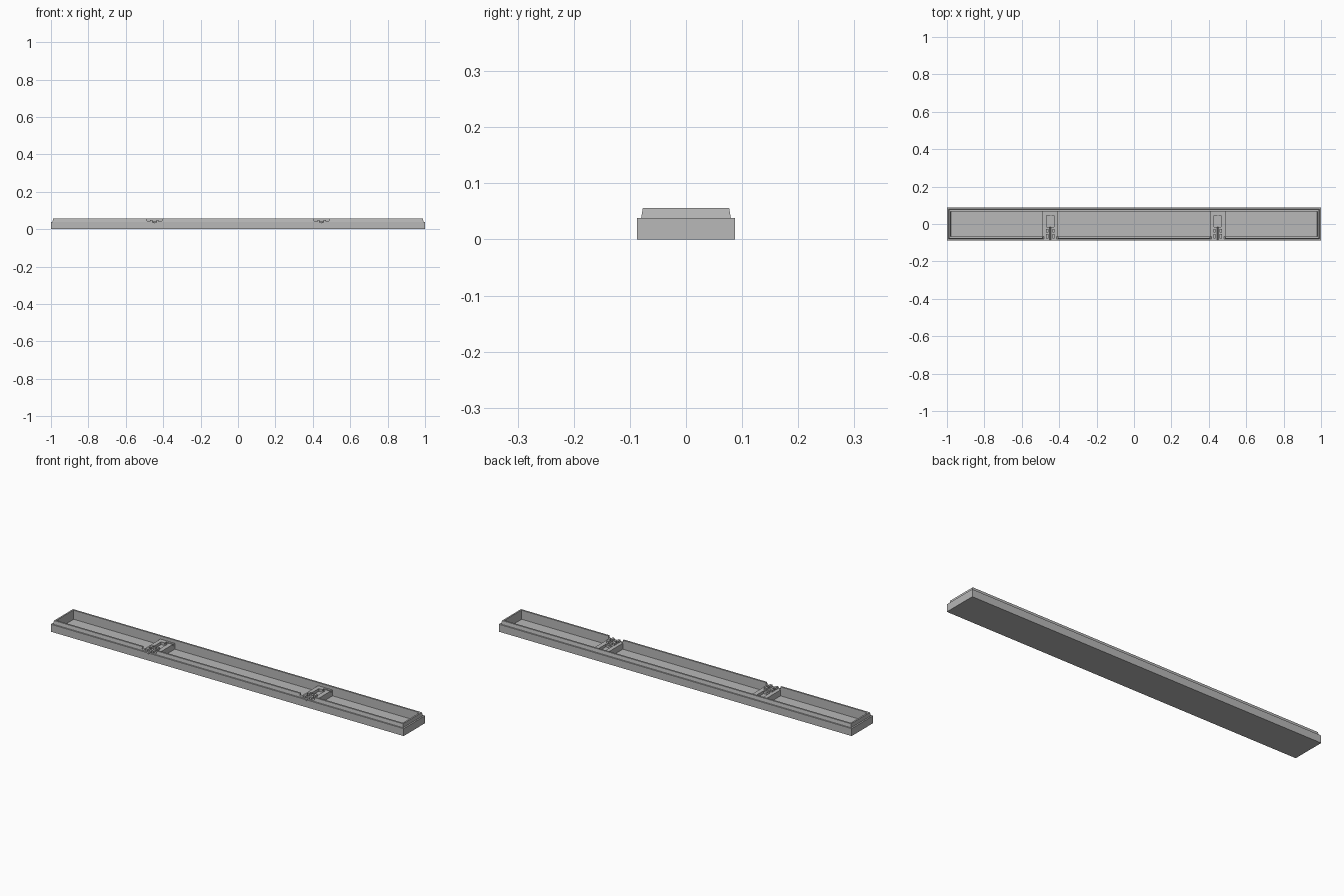
import bpy
import bmesh

cube = bpy.data.objects.get("Cube")
if cube:
    bpy.data.objects.remove(cube, do_unlink=True)

grey = bpy.data.materials.new("plain grey")
grey.use_nodes = True
colour = (0.48, 0.48, 0.48, 1)
grey.diffuse_color = colour
grey.node_tree.nodes["Principled BSDF"].inputs["Base Color"].default_value = colour


def finish(name, bm):
    bmesh.ops.recalc_face_normals(bm, faces=bm.faces)
    mesh = bpy.data.meshes.new(name)
    bm.to_mesh(mesh)
    bm.free()
    mesh.materials.append(grey)
    obj = bpy.data.objects.new(name, mesh)
    bpy.context.collection.objects.link(obj)
    return obj


def rect_loft(name, rings):
    """Join rectangles given as (x0, x1, y0, y1, z) and cap both ends."""
    bm = bmesh.new()
    loops = [[bm.verts.new(p) for p in
              ((a, c, z), (b, c, z), (b, d, z), (a, d, z))]
             for a, b, c, d, z in rings]
    for low, high in zip(loops, loops[1:]):
        for i in range(4):
            j = (i + 1) % 4
            bm.faces.new((low[i], low[j], high[j], high[i]))
    bm.faces.new(loops[0][::-1])
    bm.faces.new(loops[-1])
    return finish(name, bm)


def box(name, x0, x1, y0, y1, z0, z1):
    return rect_loft(name, [(x0, x1, y0, y1, z0), (x0, x1, y0, y1, z1)])


def prism(name, outline, y0, y1):
    """Extrude an x-z outline along y."""
    bm = bmesh.new()
    face = bm.faces.new([bm.verts.new((x, y0, z)) for x, z in outline])
    out = bmesh.ops.extrude_face_region(bm, geom=[face])["geom"]
    moved = [v for v in out if isinstance(v, bmesh.types.BMVert)]
    bmesh.ops.translate(bm, verts=moved, vec=(0, y1 - y0, 0))
    return finish(name, bm)


def cut(target, cutter):
    mod = target.modifiers.new("cut", "BOOLEAN")
    mod.operation = "DIFFERENCE"
    mod.solver = "EXACT"
    mod.object = cutter
    bpy.context.view_layer.objects.active = target
    bpy.ops.object.modifier_apply(modifier=mod.name)
    bpy.data.objects.remove(cutter, do_unlink=True)


# Tray shell: body, ledge, tapered lip and hollow inside
LIP_IN, FLOOR, DECK, TOP = 0.068, 0.01, 0.04, 0.056
profile = [(1, 0.087, 0), (1, 0.087, 0.038), (0.992, 0.080, 0.038),
           (0.989, 0.077, TOP), (0.981, LIP_IN, TOP), (0.979, LIP_IN, FLOOR)]
tray = rect_loft("tray", [(-x, x, -y, y, z) for x, y, z in profile])

for side, cx in (("right", -0.447), ("left", 0.447)):
    # Opening in the front lip with a small groove under it
    half = 0.041
    opening = [(cx - half, 0.07), (cx - half, 0.046), (cx - half + 0.008, DECK),
               (cx + half - 0.008, DECK), (cx + half, 0.046), (cx + half, 0.07)]
    groove = [(cx - 0.014, 0.045), (cx - 0.014, 0.038), (cx - 0.004, 0.038),
              (cx, 0.032), (cx + 0.004, 0.038), (cx + 0.014, 0.038),
              (cx + 0.014, 0.045)]
    cut(tray, prism("lip_cutter", opening, -0.1, -0.05))
    cut(tray, prism("groove_cutter", groove, -0.1, -0.05))

    # Bridge across the hollow with a pocket and a cable slot
    bridge = box(side + "_bridge", cx - half, cx + half,
                 -LIP_IN, LIP_IN, FLOOR, DECK)
    cut(bridge, box("pocket_cutter", cx - 0.02, cx + 0.018,
                    -0.015, 0.045, 0.026, 0.06))
    cut(bridge, box("slot_cutter", cx, cx + half + 0.01,
                    0.052, 0.058, 0.032, 0.06))
    cut(bridge, box("link_cutter", cx, cx + 0.006,
                    0.04, 0.058, 0.032, 0.06))
    cut(bridge, prism("front_groove_cutter", groove, -0.1, -0.01))

    # Clamp posts either side of the groove
    for row, (y0, y1) in (("front", (-0.077, -0.054)), ("rear", (-0.045, -0.026))):
        for mark, s in (("right", -1), ("left", 1)):
            x = cx + s * 0.017
            box(f"{side}_{row}_post_{mark}", x - 0.006, x + 0.006,
                y0, y1, 0.036, 0.05)
